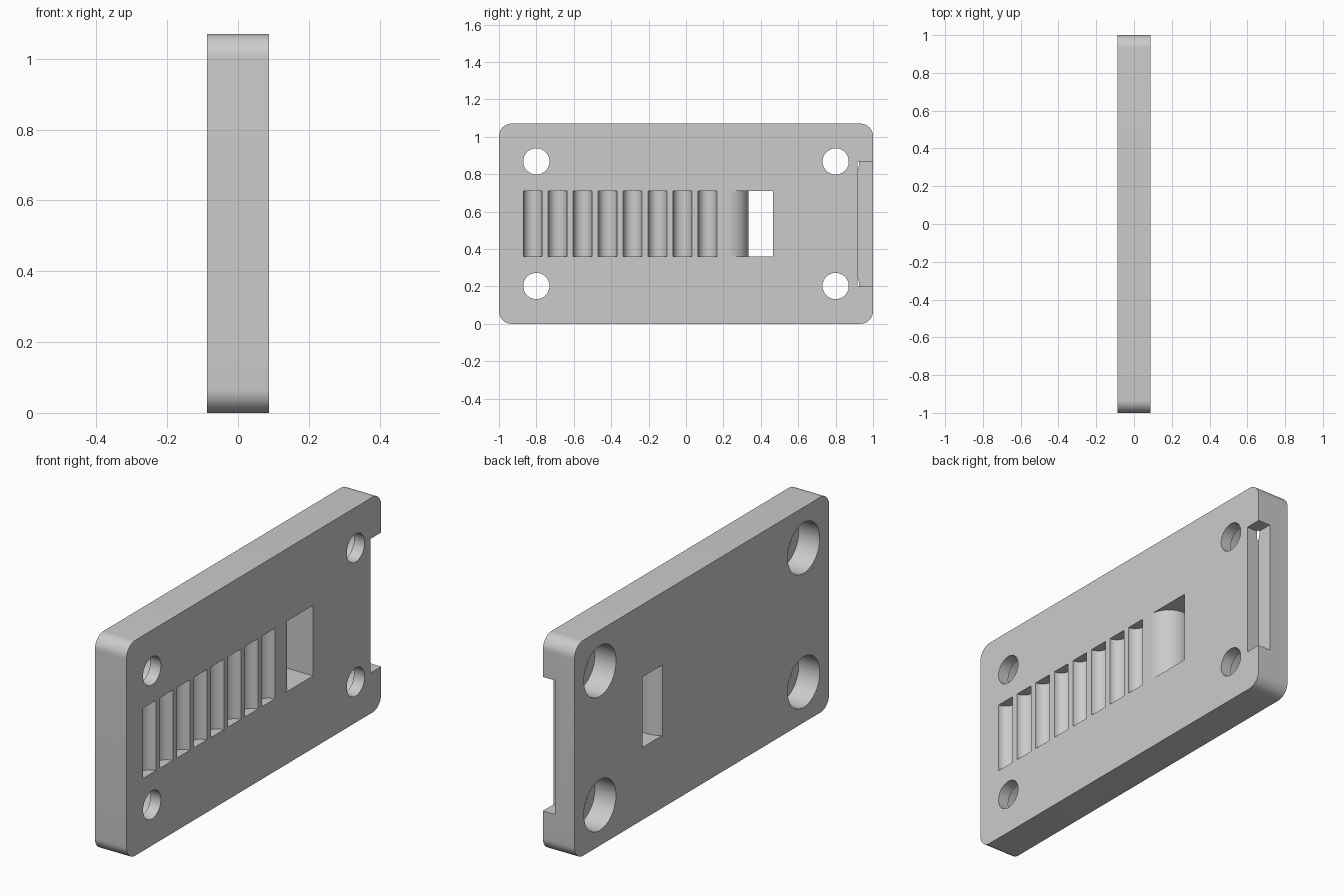
import bpy
import bmesh
from math import sin, cos, pi, radians
from mathutils import Vector

if "Cube" in bpy.data.objects:
    bpy.data.objects.remove(bpy.data.objects["Cube"], do_unlink=True)

HALF = 0.087           # half thickness of the plate
HEIGHT = 1.07
MID = HEIGHT / 2
SLOT = (0.36, 0.71)    # vertical extent of grooves and window


def arc(cu, cv, r, start, end, steps):
    """Points on an arc, angles in degrees."""
    angles = [radians(start + (end - start) * i / steps) for i in range(steps + 1)]
    return [(cu + r * cos(a), cv + r * sin(a)) for a in angles]


def prism(name, points, to_3d, low, high):
    """Extrude a 2D profile between two levels along the remaining axis."""
    bm = bmesh.new()
    face = bm.faces.new([bm.verts.new(to_3d(u, v, low)) for u, v in points])
    extruded = bmesh.ops.extrude_face_region(bm, geom=[face])["geom"]
    shift = Vector(to_3d(0, 0, high)) - Vector(to_3d(0, 0, low))
    bmesh.ops.translate(bm, vec=shift, verts=[g for g in extruded if isinstance(g, bmesh.types.BMVert)])
    bmesh.ops.recalc_face_normals(bm, faces=bm.faces)
    mesh = bpy.data.meshes.new(name)
    bm.to_mesh(mesh)
    bm.free()
    obj = bpy.data.objects.new(name, mesh)
    bpy.context.collection.objects.link(obj)
    return obj


def across(u, v, w):   # profile in y, z; extruded along x
    return (w, u, v)


def upward(u, v, w):   # profile in y, x; extruded along z
    return (v, u, w)


# Plate with rounded corners
R = 0.067
outline = []
for i, (y, z) in enumerate([(1 - R, HEIGHT - R), (R - 1, HEIGHT - R), (R - 1, R), (1 - R, R)]):
    outline += arc(y, z, R, 90 * i, 90 * i + 90, 12)
plate = prism("plate", outline, across, -HALF, HALF)

cutters = []

# Screw holes, each with a wide counterbore from the back
for y in (-0.8, 0.8):
    for z in (MID - 0.333, MID + 0.333):
        for name, r, low, high in (("screw_hole", 0.07, 0, 0.2), ("counterbore", 0.126, -0.2, 0.029)):
            circle = arc(y, z, r, 0, 360, 64)[:-1]
            cutters.append(prism(name, circle, across, low, high))

# Row of half-round grooves
for i in range(8):
    y = -0.82 + i * 0.1335
    profile = arc(y, HALF, 0.05, 180, 360, 24) + [(y + 0.05, 0.2), (y - 0.05, 0.2)]
    cutters.append(prism("groove", profile, upward, *SLOT))

# Window with a rounded bulging lip on one side
BULGE = 0.107
lip = arc(0.227, HALF - BULGE, BULGE, 90, -45, 40)
window = lip + [(lip[-1][0], -0.2), (0.465, -0.2), (0.465, 0.2), (0.227, 0.2)]
cutters.append(prism("window", window, upward, *SLOT))

# Step cut into the end edge
step = [(0.918, 0.02), (1.2, 0.02), (1.2, 0.2), (0.918, 0.2)]
cutters.append(prism("end_step", step, upward, MID - 0.333, MID + 0.333))

# Cut everything out of the plate
bpy.ops.object.select_all(action="DESELECT")
bpy.context.view_layer.objects.active = plate
plate.select_set(True)
for cutter in cutters:
    cutter.hide_render = True
    cut = plate.modifiers.new("cut", "BOOLEAN")
    cut.operation = "DIFFERENCE"
    cut.solver = "EXACT"
    cut.object = cutter
    bpy.ops.object.modifier_apply(modifier=cut.name)
    bpy.data.objects.remove(cutter, do_unlink=True)

# Single grey finish
grey = bpy.data.materials.new("light_grey")
grey.use_nodes = True
grey.diffuse_color = (0.6, 0.6, 0.6, 1)
grey.node_tree.nodes["Principled BSDF"].inputs["Base Color"].default_value = (0.6, 0.6, 0.6, 1)
plate.data.materials.clear()
plate.data.materials.append(grey)
bpy.ops.object.shade_smooth_by_angle(angle=radians(30))
